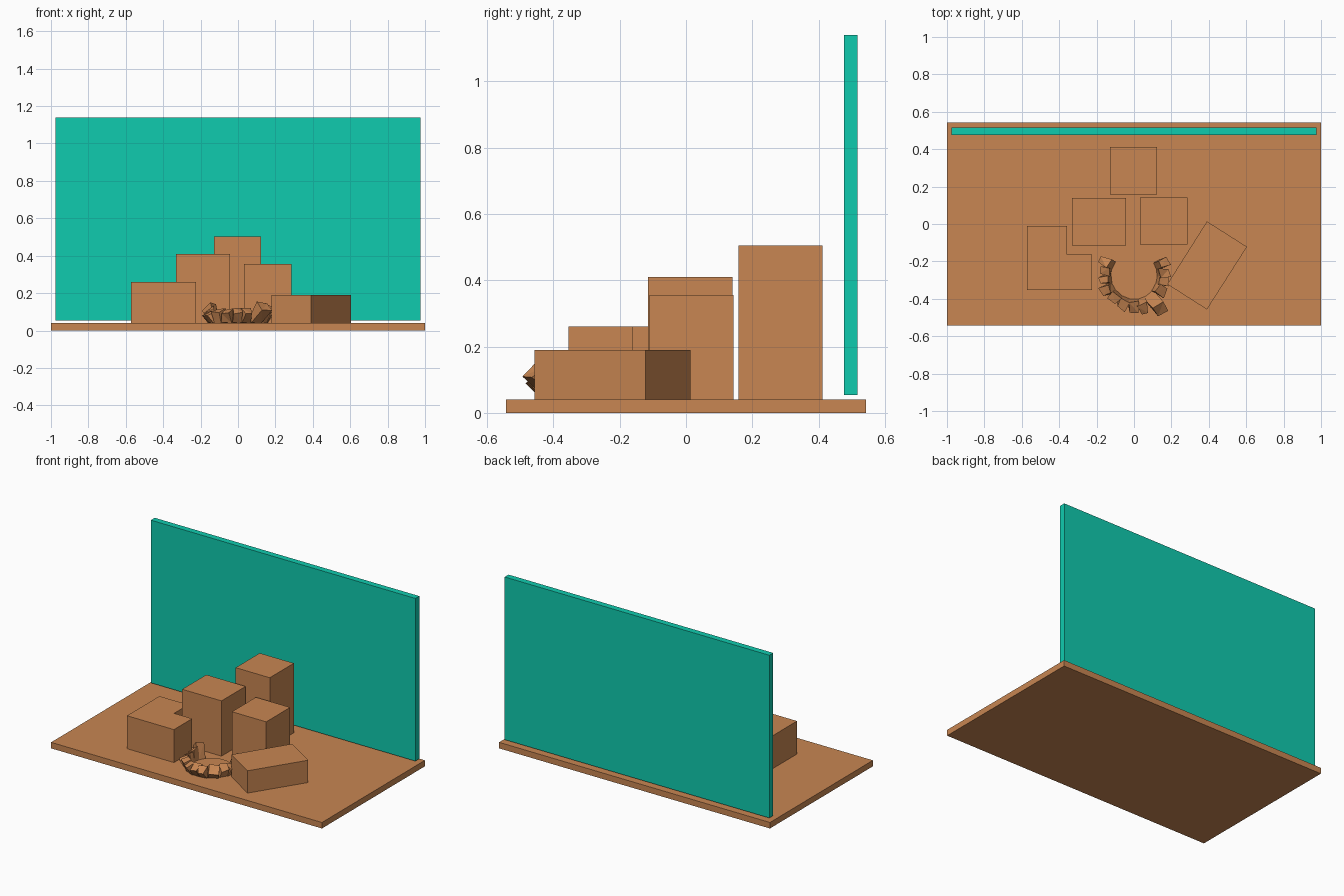
import bpy, bmesh, math, random
from mathutils import Vector

if "Cube" in bpy.data.objects:
    bpy.data.objects.remove(bpy.data.objects["Cube"])

random.seed(4)


def material(name, rgb):
    m = bpy.data.materials.new(name)
    m.diffuse_color = (*rgb, 1)
    m.use_nodes = True
    m.node_tree.nodes["Principled BSDF"].inputs["Base Color"].default_value = m.diffuse_color
    return m


CLAY = material("clay", (0.58, 0.24, 0.085))
TEAL = material("teal", (0.005, 0.6, 0.43))
FLOOR = 0.04


def finish(name, bm, mat):
    bmesh.ops.recalc_face_normals(bm, faces=bm.faces)
    me = bpy.data.meshes.new(name)
    bm.to_mesh(me)
    bm.free()
    me.materials.append(mat)
    ob = bpy.data.objects.new(name, me)
    bpy.context.collection.objects.link(ob)
    return ob


def prism(name, outline, z0, z1, mat=CLAY):
    """Extrude a flat outline from z0 up to z1."""
    bm = bmesh.new()
    face = bm.faces.new([bm.verts.new((x, y, z0)) for x, y in outline])
    ext = bmesh.ops.extrude_face_region(bm, geom=[face], use_keep_orig=True)
    tops = [v for v in ext["geom"] if isinstance(v, bmesh.types.BMVert)]
    bmesh.ops.translate(bm, verts=tops, vec=(0, 0, z1 - z0))
    return finish(name, bm, mat)


def rect(x0, x1, y0, y1):
    return [(x0, y0), (x1, y0), (x1, y1), (x0, y1)]


# Base and floating back panel
prism("base", rect(-1, 1, -0.543, 0.543), 0, FLOOR)
prism("back_panel", rect(-0.977, 0.977, 0.476, 0.517), 0.054, 1.14, TEAL)

# Building blocks
prism("tower_block", rect(-0.128, 0.124, 0.158, 0.412), FLOOR, 0.504)
prism("left_block", rect(-0.332, -0.042, -0.114, 0.14), FLOOR, 0.409)
prism("right_block", rect(0.032, 0.285, -0.11, 0.143), FLOOR, 0.355)
prism("corner_block", [(-0.572, -0.354), (-0.225, -0.354), (-0.225, -0.162),
                       (-0.358, -0.162), (-0.358, -0.012), (-0.572, -0.012)],
      FLOOR, 0.26)
prism("turned_block", [(0.39, 0.014), (0.604, -0.122), (0.39, -0.457),
                       (0.178, -0.322)], FLOOR, 0.189)

# Crater floor
CX, CY, R = 0.0, -0.278, 0.125
prism("crater_floor", [(CX + R * math.cos(a), CY + R * math.sin(a))
                       for a in [i * math.tau / 32 for i in range(32)]],
      FLOOR, FLOOR + 0.004)


def shard(name, deg, width, height, reach):
    """Jagged slab rising from the crater edge and leaning outward."""
    a = math.radians(deg)
    out = Vector((math.cos(a), math.sin(a), 0))
    side = Vector((-out.y, out.x, 0))
    jit = lambda s: random.uniform(-s, s)
    centre = Vector((CX, CY, FLOOR))
    bm = bmesh.new()

    def ring(r0, r1, w, z, drop, j):
        corners = [(r0, -w, z), (r1, -w, z - drop), (r1, w, z - drop), (r0, w, z)]
        return [bm.verts.new(centre + out * (r + jit(j)) + side * (t + jit(j))
                             + Vector((0, 0, h + jit(j)))) for r, t, h in corners]

    low = ring(0.122, 0.16, width * 0.42, 0.002, 0, 0.002)
    high = ring(reach - 0.05, reach, width * 0.4, height, height * 0.35, 0.008)
    bm.faces.new(low)
    bm.faces.new(high)
    for i in range(4):
        k = (i + 1) % 4
        bm.faces.new((low[i], low[k], high[k], high[i]))
    bmesh.ops.triangulate(bm, faces=bm.faces)
    finish(name, bm, CLAY)


# Broken rim: angle, width, height, outer radius
rim = [(154, 0.055, 0.105, 0.2), (170, 0.05, 0.085, 0.18), (187, 0.055, 0.07, 0.19),
       (207, 0.065, 0.065, 0.195), (228, 0.06, 0.08, 0.185),
       (248, 0.07, 0.075, 0.19), (268, 0.06, 0.085, 0.19),
       (286, 0.055, 0.075, 0.205), (308, 0.08, 0.11, 0.255),
       (332, 0.065, 0.09, 0.19), (350, 0.055, 0.075, 0.185),
       (366, 0.05, 0.085, 0.19), (384, 0.055, 0.105, 0.2)]
for n, spec in enumerate(rim):
    shard(f"rim_shard_{n + 1}", *spec)
